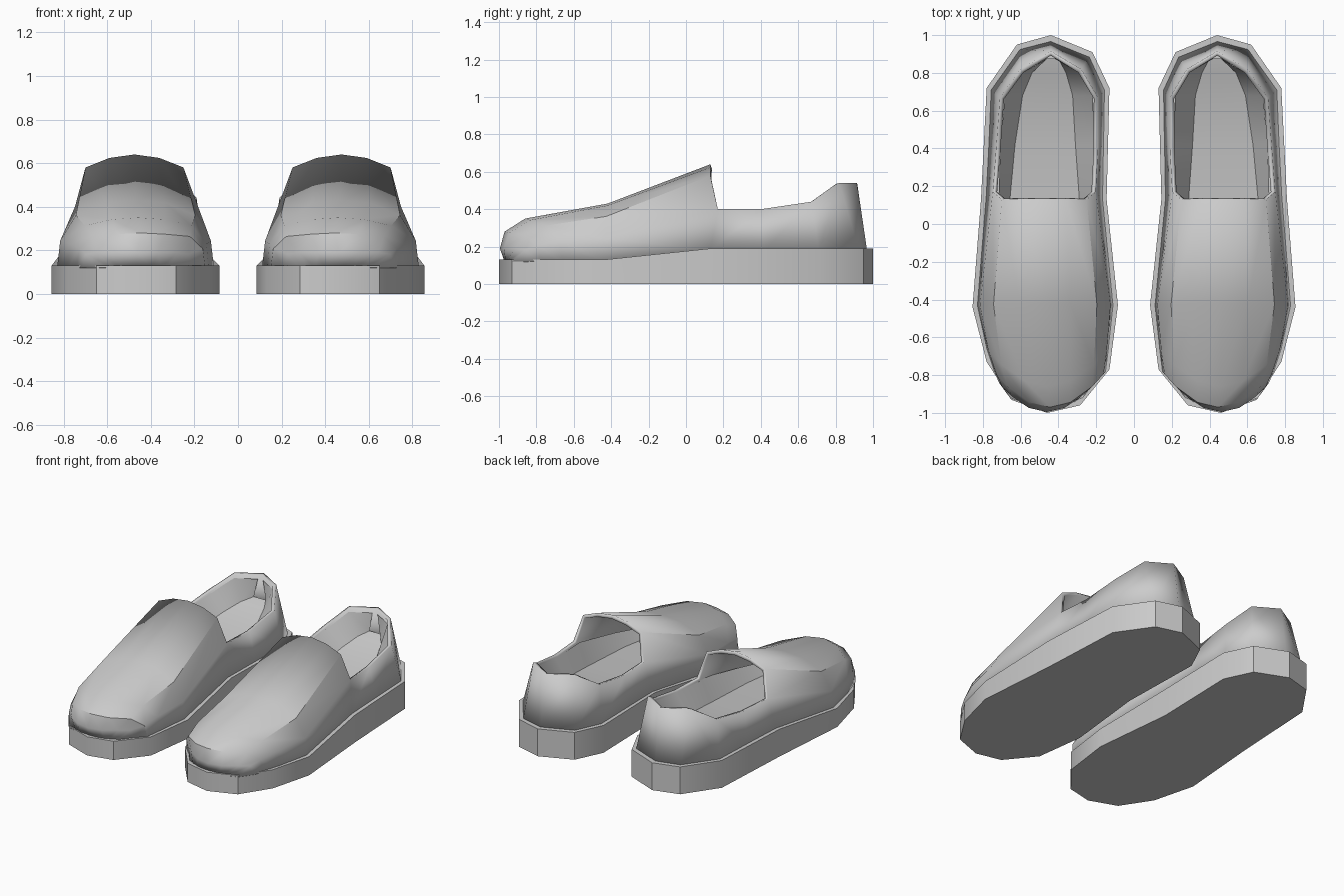
import bpy, bmesh, math
from mathutils import Vector

if "Cube" in bpy.data.objects:
    bpy.data.objects.remove(bpy.data.objects["Cube"])


def make(name, verts, faces, thickness=0):
    """Mesh part of the right shoe, mirrored to give the pair."""
    me = bpy.data.meshes.new(name)
    me.from_pydata(verts, [], faces)
    bm = bmesh.new()
    bm.from_mesh(me)
    bmesh.ops.recalc_face_normals(bm, faces=bm.faces)
    # open shells: make sure the upward-facing side is the outside
    if sum(f.normal.z * f.calc_area() for f in bm.faces) < 0 and name != "sole":
        bmesh.ops.reverse_faces(bm, faces=bm.faces)
    bm.to_mesh(me)
    bm.free()
    ob = bpy.data.objects.new(name, me)
    bpy.context.collection.objects.link(ob)
    bpy.ops.object.select_all(action='DESELECT')
    ob.select_set(True)
    bpy.context.view_layer.objects.active = ob
    bpy.ops.object.shade_smooth_by_angle(angle=math.radians(35))
    if thickness:
        s = ob.modifiers.new("thickness", 'SOLIDIFY')
        s.thickness, s.offset = thickness, -1
    m = ob.modifiers.new("pair", 'MIRROR')
    m.use_mirror_merge = False
    return ob


def strip(a, b):
    """Quads between two equally long index rows."""
    return [(a[i], a[i + 1], b[i + 1], b[i]) for i in range(len(a) - 1)]


# Sole: vertical wall, flat bottom and a narrow rim
outline = [(.46, -1), (.65, -.93), (.78, -.73), (.855, -.44), (.81, .13), (.78, .72),
           (.62, .95), (.44, 1), (.22, .91), (.13, .72), (.145, .13), (.085, -.43),
           (.13, -.77), (.285, -.96)]
n = len(outline)


def sole_z(y):
    return .13 + .06 * min(1, max(0, (y + .43) / .56))


def inset(p, d):
    c = Vector((.46, max(-.65, min(.65, p[1]))))
    v = Vector(p) - c
    return Vector(p) - v.normalized() * d


verts = [(x, y, 0) for x, y in outline] + [(x, y, sole_z(y)) for x, y in outline]
verts += [(*inset(p, .05), sole_z(p[1])) for p in outline]
loops = [[k * n + i % n for i in range(n + 1)] for k in range(3)]
make("sole", verts, [tuple(range(n))] + strip(loops[0], loops[1]) + strip(loops[1], loops[2]))

# Upper: arched sections from toe to instep
# y centre, y ends, x left, x right, z base, z top, then two shoulder points (w, h)
sections = [(-.97, -.93, .28, .65, .12, .12, .8, 0, .6, 0),
            (-.995, -.84, .21, .715, .12, .19, .93, .9, .72, 1),
            (-.97, -.78, .15, .74, .12, .28, .96, .55, .76, .9),
            (-.86, -.66, .135, .78, .12, .35, .97, .48, .76, .84),
            (-.42, -.43, .11, .83, .12, .43, .96, .40, .76, .78),
            (.13, .13, .165, .785, .18, .64, .88, .48, .725, .87)]
verts, rows = [], []
for k, (yc, ye, xl, xr, zb, zt, w1, h1, w2, h2) in enumerate(sections):
    prof = [(-1, 0), (-w1, h1), (-w2, h2), (-.37, .965 if k > 1 else 1), (0, 1)]
    prof += [(-u, h) for u, h in prof[-2::-1]]
    rows.append(list(range(len(verts), len(verts) + 9)))
    for i, (u, h) in enumerate(prof):
        y = yc + (ye - yc) * u * u
        if k == 5 and i in (1, 7):
            y = .17
        verts.append(((xl + xr) / 2 + u * (xr - xl) / 2, y, zb + h * (zt - zb)))
faces = [f for a, b in zip(rows, rows[1:]) for f in strip(a, b)]

# Heel wall: base row and collar row wrapped round the back
base = [(.77, .42), (.758, .71), (.605, .925), (.44, .968), (.235, .885), (.155, .71), (.16, .42)]
collar = [(.73, .40, .40), (.71, .67, .44), (.60, .82, .54), (.44, .915, .54),
          (.28, .82, .54), (.19, .67, .44), (.19, .40, .40)]
b0 = len(verts)
verts += [(x, y, .18) for x, y in base] + collar
low = [rows[5][8]] + list(range(b0, b0 + 7)) + [rows[5][0]]
top = [rows[5][7]] + list(range(b0 + 7, b0 + 14)) + [rows[5][1]]
faces += strip(low, top)
make("upper", verts, faces, thickness=.024)

# Insole: floor rising to the heel with sloping lining up to the collar
# y, floor left, floor right, floor z, wall left, wall right, wall z
floor = [(-.7, .27, .65, .17, .2, .7, .2), (-.3, .26, .68, .2, .18, .75, .28),
         (.14, .29, .656, .24, .217, .717, .39), (.42, .31, .63, .27, .213, .707, .39),
         (.68, .325, .59, .32, .217, .683, .43), (.8, .36, .54, .36, .29, .59, .51),
         (.875, .40, .49, .38, .42, .46, .51)]
verts, rows = [], []
for y, fl, fr, fz, wl, wr, wz in floor:
    rows.append(list(range(len(verts), len(verts) + 4)))
    verts += [(wl, y, wz), (fl, y, fz), (fr, y, fz), (wr, y, wz)]
make("insole", verts, [f for a, b in zip(rows, rows[1:]) for f in strip(a, b)])
